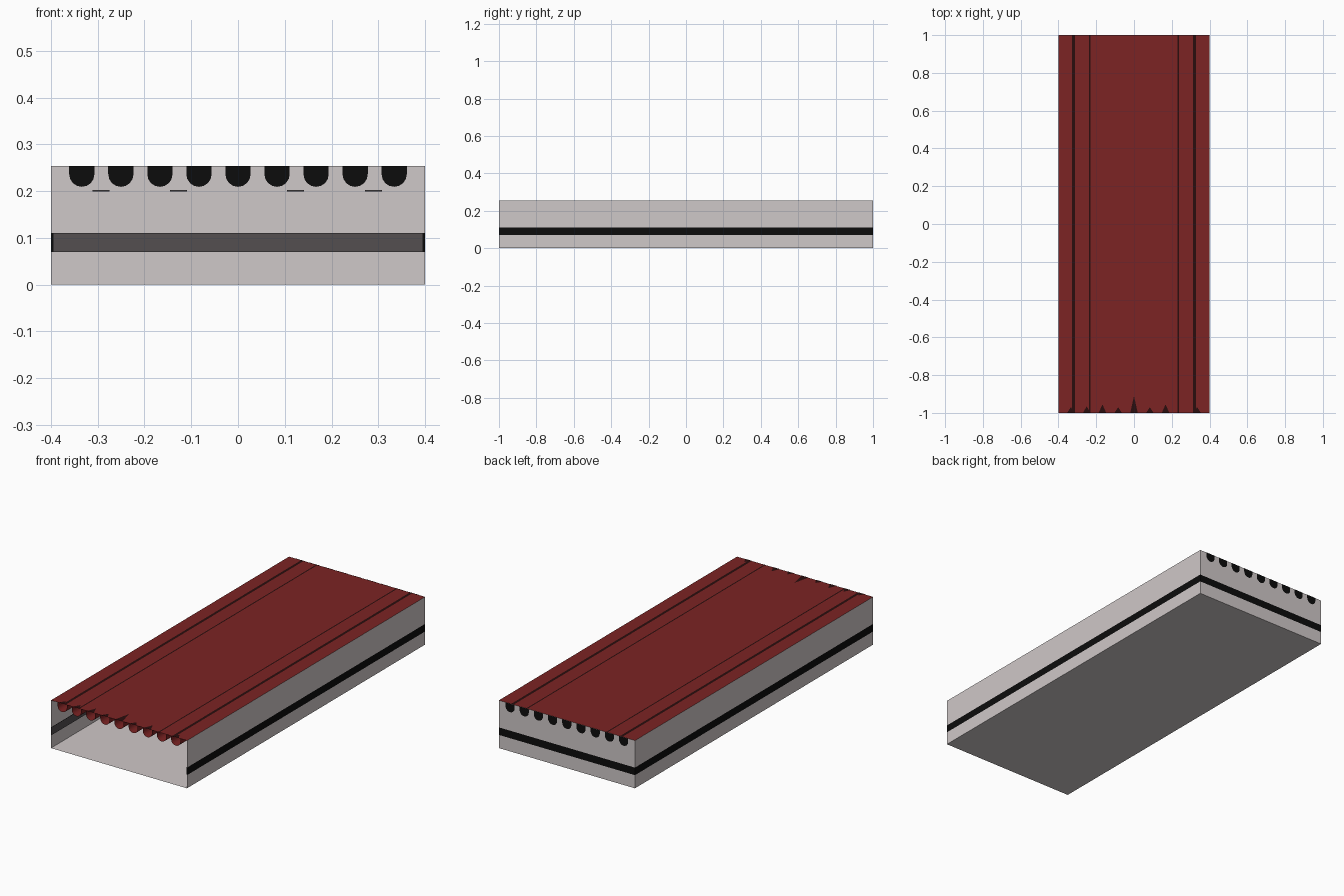
import bpy, math

if "Cube" in bpy.data.objects:
    bpy.data.objects.remove(bpy.data.objects["Cube"])

W, L, H = 0.4, 1.0, 0.254          # half width, half length, height
STRIPE = (0.07, 0.11)


def material(name, hex_rgb):
    lin = []
    for i in (0, 2, 4):
        c = int(hex_rgb[i:i + 2], 16) / 255
        lin.append(c / 12.92 if c <= 0.04045 else ((c + 0.055) / 1.055) ** 2.4)
    m = bpy.data.materials.new(name)
    m.diffuse_color = (*lin, 1)
    m.use_nodes = True
    m.node_tree.nodes["Principled BSDF"].inputs["Base Color"].default_value = m.diffuse_color
    return m


WALL = material("pale_wall", "CFC8C8")
BLACK = material("black", "0C0C0C")
GREY = material("inner_stripe_grey", "534E50")
RED = material("roof_red", "7C2323")
DARK = material("dark_red", "2A0D0D")


def mesh(name, verts, faces, *mats):
    me = bpy.data.meshes.new(name)
    me.from_pydata(verts, [], faces)
    for m in mats:
        me.materials.append(m)
    ob = bpy.data.objects.new(name, me)
    bpy.context.collection.objects.link(ob)
    return ob


def wall_strip(name, path, levels, *mats):
    """Vertical sheet along an xy path, cut at the given heights."""
    n = len(path)
    verts = [(x, y, z) for z in levels for x, y in path]
    faces = [(r * n + i, r * n + i + 1, (r + 1) * n + i + 1, (r + 1) * n + i)
             for r in range(len(levels) - 1) for i in range(n - 1)]
    return mesh(name, verts, faces, *mats)


def sheet(name, points, z, mat):
    return mesh(name, [(x, y, z) for x, y in points], [tuple(range(len(points)))], mat)


# Three walls with a painted stripe; the front is open
walls = wall_strip("walls", [(W, -L), (W, L), (-W, L), (-W, -L)],
                   [0, *STRIPE, H], WALL, BLACK)
for p in walls.data.polygons:
    p.material_index = int(STRIPE[0] < p.center.z < STRIPE[1])

# Grey stripe on the inside of the walls
i = 0.004
wall_strip("inner_stripe", [(-W + i, -L), (-W + i, L - i), (W - i, L - i), (W - i, -L)],
           STRIPE, GREY)

# Floor and roof
sheet("floor", [(-W, L), (W, L), (W, -L), (-W, -L)], 0, WALL)
sheet("roof", [(-W, -L), (W, -L), (W, L), (-W, L)], H, RED)

# Round tile channels under the roof, open at the front, black at the back
R, CZ = 0.027, 0.236
arc = [(R * math.cos(a), CZ + R * math.sin(a))
       for a in (math.pi + math.pi * k / 8 for k in range(9))]
profile = [(-R, H)] + arc + [(R, H)]
n = len(profile)
spikes = [0.03, 0.035, 0.045, 0.03, 0.09, 0.03, 0.045, 0.0, 0.03]
for k in range(9):
    cx = (k - 4) * 0.0835
    verts = [(cx + x, y, z) for y in (-L, L - 0.003) for x, z in profile]
    tile = mesh(f"tile_channel_{k + 1}", verts,
                [(j, n + j, n + j + 1, j + 1) for j in range(n - 1)], RED)
    for p in tile.data.polygons:
        p.use_smooth = True
    for side, y in (("inner", L - 0.003), ("outer", L + 0.0015)):
        order = profile if side == "inner" else profile[::-1]
        mesh(f"tile_end_{side}_{k + 1}", [(cx + x, y, z) for x, z in order],
             [tuple(range(n))], BLACK)
    # Dark wedge on the roof above each channel mouth
    if spikes[k]:
        sheet(f"roof_wedge_{k + 1}",
              [(cx - 0.02, -L), (cx + 0.02, -L), (cx, -L + spikes[k])], H + 0.0012, DARK)

# Long dark seams on the roof
for s in (-1, 1):
    for x, h in ((0.32, 0.0075), (0.235, 0.0035)):
        sheet("roof_seam", [(s * x - h, -L), (s * x + h, -L), (s * x + h, L), (s * x - h, L)],
              H + 0.001, DARK)

# Short grey ledges on the inside of the back wall
for x in (-0.293, -0.127, 0.123, 0.29):
    wall_strip("back_ledge", [(x - 0.018, L - i), (x + 0.018, L - i)], (0.199, 0.202), GREY)
